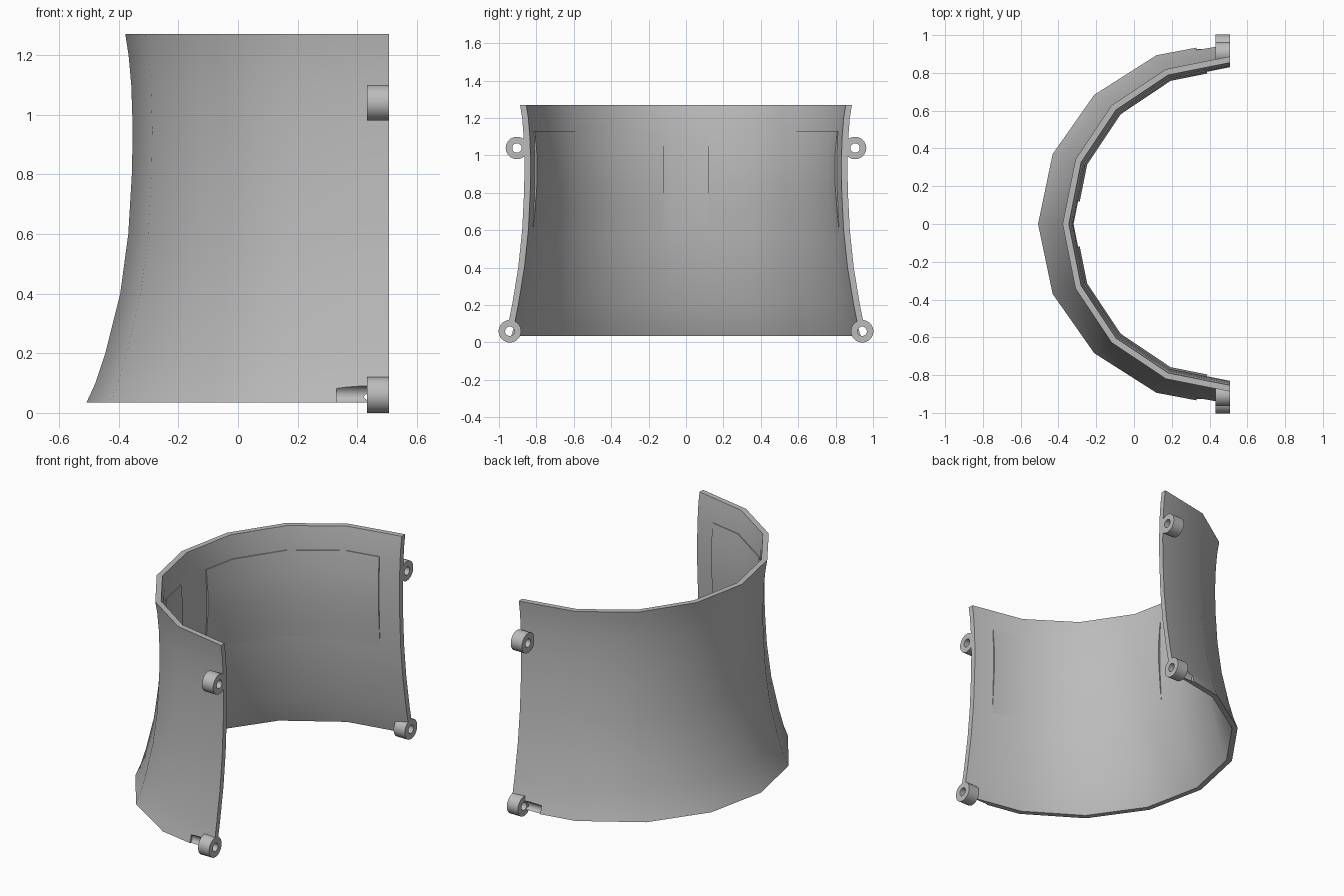
import bpy, bmesh, math

cube = bpy.data.objects.get("Cube")
if cube:
    bpy.data.objects.remove(cube, do_unlink=True)

grey = bpy.data.materials.new("plain grey")
grey.use_nodes = True
grey.diffuse_color = (0.5, 0.5, 0.5, 1)
grey.node_tree.nodes["Principled BSDF"].inputs["Base Color"].default_value = (0.5, 0.5, 0.5, 1)

CX = 0.507          # centre of the curved wall
WALL = 0.033
# flared wall: height, radius in x, radius in y
ROWS = [(0.035, 1.015, 0.967), (0.1, 0.985, 0.95), (0.2, 0.952, 0.93),
        (0.4, 0.902, 0.897), (0.6, 0.875, 0.876), (0.8, 0.863, 0.866),
        (0.95, 0.86, 0.863), (1.1, 0.865, 0.868), (1.2, 0.874, 0.876),
        (1.27, 0.885, 0.887)]


def radii(z):
    for (z0, a0, b0), (z1, a1, b1) in zip(ROWS, ROWS[1:]):
        if z <= z1 + 1e-6:
            t = (z - z0) / (z1 - z0)
            return a0 + t * (a1 - a0), b0 + t * (b1 - b0)
    return ROWS[-1][1:]


def wall_point(u, z, inset):
    """Point on the faceted wall; whole values of u are its corners."""
    rx, ry = radii(z)

    def corner(k):
        a = k * math.pi / 8
        return CX - (rx - inset) * math.cos(a), (ry - inset) * math.sin(a)
    k = math.floor(u)
    (x0, y0), (x1, y1) = corner(k), corner(k + 1)
    t = u - k
    return x0 + t * (x1 - x0), y0 + t * (y1 - y0), z


def make_object(name, bm):
    bmesh.ops.recalc_face_normals(bm, faces=bm.faces)
    mesh = bpy.data.meshes.new(name)
    bm.to_mesh(mesh)
    bm.free()
    mesh.materials.append(grey)
    ob = bpy.data.objects.new(name, mesh)
    bpy.context.collection.objects.link(ob)
    return ob


def activate(ob):
    bpy.ops.object.select_all(action='DESELECT')
    ob.select_set(True)
    bpy.context.view_layer.objects.active = ob


def smooth(ob):
    activate(ob)
    bpy.ops.object.shade_smooth_by_angle(angle=math.radians(32))


def slab(name, us, zs, front, back):
    """Closed curved slab between two insets, each a function of height."""
    bm = bmesh.new()
    sides = [[[bm.verts.new(wall_point(u, z, f(z))) for u in us] for z in zs]
             for f in (front, back)]
    n, m = len(zs), len(us)
    for g in sides:
        for i in range(n - 1):
            for j in range(m - 1):
                bm.faces.new((g[i][j], g[i][j + 1], g[i + 1][j + 1], g[i + 1][j]))
    a, b = sides
    for i in (0, n - 1):
        for j in range(m - 1):
            bm.faces.new((a[i][j], a[i][j + 1], b[i][j + 1], b[i][j]))
    for j in (0, m - 1):
        for i in range(n - 1):
            bm.faces.new((a[i][j], a[i + 1][j], b[i + 1][j], b[i][j]))
    return make_object(name, bm)


def tube(name, x0, x1, y, z, r_out, r_in=0, n=32):
    """Round bar along x, hollow if r_in is given."""
    bm = bmesh.new()

    def ring(x, r):
        return [bm.verts.new((x, y + r * math.cos(2 * math.pi * i / n),
                              z + r * math.sin(2 * math.pi * i / n))) for i in range(n)]
    if r_in:
        loops = [ring(x0, r_out), ring(x1, r_out), ring(x1, r_in), ring(x0, r_in)]
        loops.append(loops[0])
    else:
        loops = [ring(x0, r_out), ring(x1, r_out)]
        for loop in loops:
            bm.faces.new(loop)
    for p, q in zip(loops, loops[1:]):
        for i in range(n):
            j = (i + 1) % n
            bm.faces.new((p[i], p[j], q[j], q[i]))
    return make_object(name, bm)


# curved wall
wall = slab("curved_wall", range(-4, 5), [r[0] for r in ROWS],
            lambda z: 0, lambda z: WALL)

# bolt clearance cut through the wall beside each lower lug
for s in (-1, 1):
    cutter = tube("bolt_cutter", 0.33, 0.6, s * 0.942, 0.061, 0.03)
    cutter.hide_render = True
    activate(wall)
    mod = wall.modifiers.new("bolt_cut", 'BOOLEAN')
    mod.operation = 'DIFFERENCE'
    mod.solver = 'EXACT'
    mod.object = cutter
    bpy.ops.object.modifier_apply(modifier=mod.name)
    bpy.data.objects.remove(cutter, do_unlink=True)
smooth(wall)

# thin raised pads inside the wall, fading out downwards
PAD = {0.58: 0.0, 0.7: 0.006, 0.85: 0.011, 1.0: 0.011, 1.13: 0.005}
for s, side in ((-1, "right"), (1, "left")):
    pad = slab("inner_pad_" + ("front" if s < 0 else "back"),
               [s * u for u in (0.38, 1, 2, 3, 3.62)], list(PAD),
               lambda z: WALL - 0.006, lambda z: WALL + PAD[z])
    smooth(pad)

# mounting lugs
for s, side in ((-1, "front"), (1, "back")):
    smooth(tube("upper_lug_" + side, 0.432, CX, s * 0.904, 1.04, 0.06, 0.025))
    smooth(tube("lower_lug_" + side, 0.432, CX, s * 0.942, 0.06, 0.06, 0.025))
